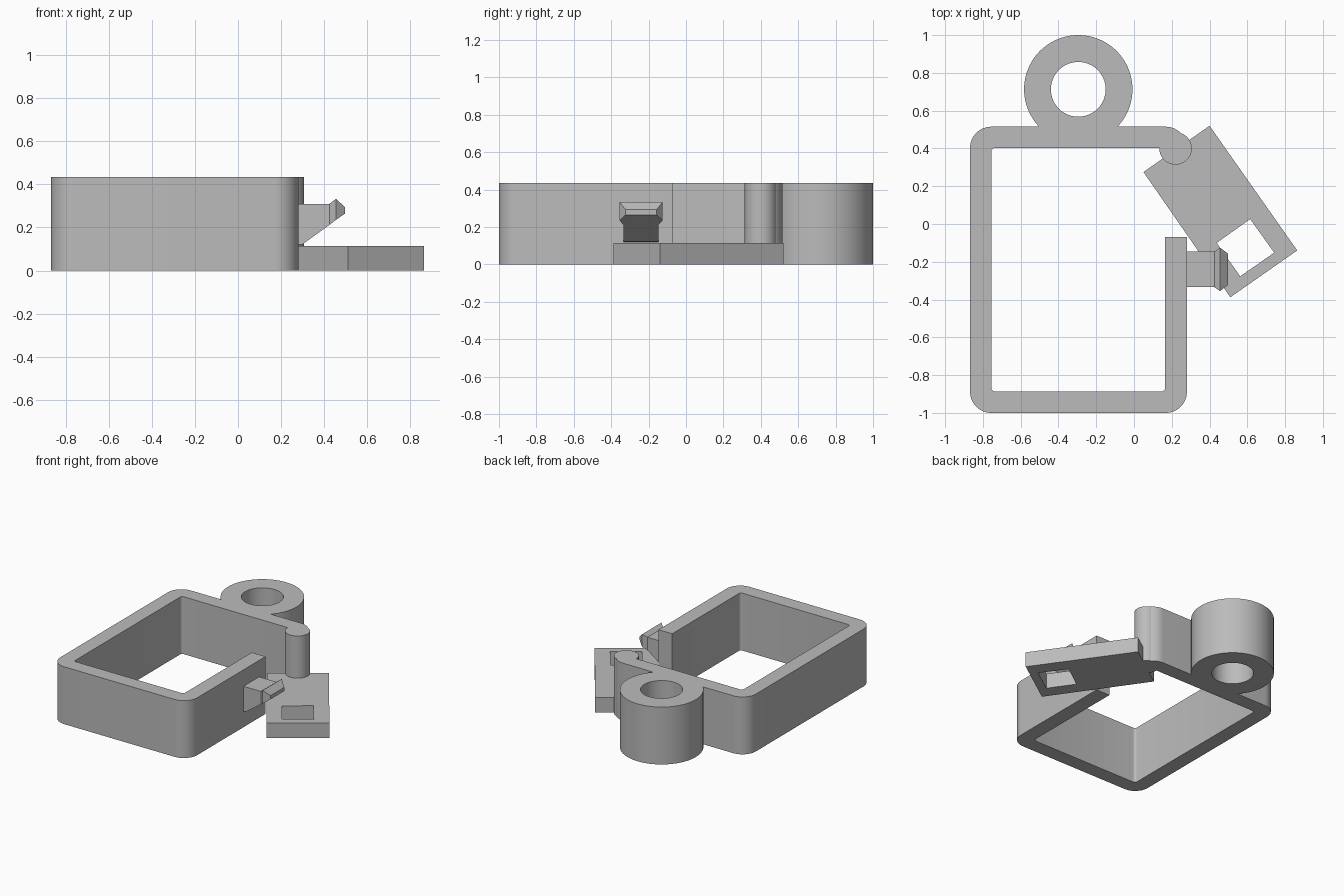
import bpy, bmesh, math
from mathutils import Vector

if "Cube" in bpy.data.objects:
    bpy.data.objects.remove(bpy.data.objects["Cube"])

grey = bpy.data.materials.new("plain grey")
grey.diffuse_color = (0.5, 0.5, 0.5, 1)
grey.use_nodes = True
grey.node_tree.nodes["Principled BSDF"].inputs["Base Color"].default_value = grey.diffuse_color
H = 0.435  # frame height


def arc(cx, cy, r, a0, a1, n):
    return [(cx + r * math.cos(math.radians(a0 + (a1 - a0) * i / n)),
             cy + r * math.sin(math.radians(a0 + (a1 - a0) * i / n))) for i in range(n + 1)]


def circle(cx, cy, r, n=64):
    return arc(cx, cy, r, 0, 360, n)[:-1]


def finish(name, bm):
    bmesh.ops.recalc_face_normals(bm, faces=bm.faces)
    me = bpy.data.meshes.new(name)
    bm.to_mesh(me)
    bm.free()
    me.materials.append(grey)
    ob = bpy.data.objects.new(name, me)
    bpy.context.collection.objects.link(ob)
    bpy.ops.object.select_all(action='DESELECT')
    ob.select_set(True)
    bpy.context.view_layer.objects.active = ob
    bpy.ops.object.shade_smooth_by_angle(angle=math.radians(25))
    return ob


def prism(name, loops, z0, z1):
    """Upright solid from an outline and optional hole loops."""
    bm = bmesh.new()
    for pts in loops:
        vs = [bm.verts.new((x, y, z0)) for x, y in pts]
        for i, v in enumerate(vs):
            bm.edges.new((vs[i - 1], v))
    bmesh.ops.triangle_fill(bm, use_beauty=True, edges=bm.edges[:], normal=Vector((0, 0, 1)))
    ext = bmesh.ops.extrude_face_region(bm, geom=bm.faces[:], use_keep_orig=True)
    top = [g for g in ext["geom"] if isinstance(g, bmesh.types.BMVert)]
    bmesh.ops.translate(bm, verts=top, vec=(0, 0, z1 - z0))
    return finish(name, bm)


# Open rectangular frame merged with the eyelet ring on its back wall
R = 0.112
ring_x, ring_y, ring_r = -0.295, 0.713, 0.287
a = math.degrees(math.asin((0.515 - ring_y) / ring_r))
outline = (
    arc(0.168, 0.515 - R, R, 40, 90, 10)
    + arc(ring_x, ring_y, ring_r, a, 180 - a, 72)
    + arc(-0.868 + R, 0.515 - R, R, 90, 180, 14)
    + arc(-0.868 + R, -1 + R, R, 180, 270, 14)
    + arc(0.28 - R, -1 + R, R, 270, 360, 14)
    + [(0.28, -0.07), (0.165, -0.07)]
    + arc(0.145, -0.867, 0.02, 0, -90, 5)
    + arc(-0.735, -0.867, 0.02, 270, 180, 5)
    + arc(-0.735, 0.383, 0.02, 180, 90, 5)
    + [(0.22, 0.403)])
prism("frame_with_eyelet", [outline, circle(ring_x, ring_y, 0.145)], 0, H)

# Hinge pin
prism("hinge_pin", [circle(0.22, 0.40, 0.086, 48)], 0, H)

# Swinging gate plate with a square latch window
prism("gate_plate", [
    [(0.05, 0.275), (0.51, -0.388), (0.864, -0.14), (0.40, 0.52)],
    [(0.438, -0.10), (0.562, -0.277), (0.742, -0.152), (0.615, 0.026)]], 0, 0.115)

# Latch hook: lofted cross-sections (x, half width, bottom z, top z)
sections = [(0.27, 0.094, 0.12, 0.31), (0.30, 0.094, 0.122, 0.31),
            (0.425, 0.094, 0.212, 0.31), (0.455, 0.115, 0.235, 0.333),
            (0.498, 0.083, 0.265, 0.293)]
bm = bmesh.new()
rows = [[bm.verts.new((x, -0.24 + s * w, z)) for s, z in ((-1, lo), (1, lo), (1, hi), (-1, hi))]
        for x, w, lo, hi in sections]
for p, q in zip(rows, rows[1:]):
    for i in range(4):
        bm.faces.new((p[i - 1], p[i], q[i], q[i - 1]))
bm.faces.new(rows[0])
bm.faces.new(rows[-1])
finish("latch_hook", bm)
